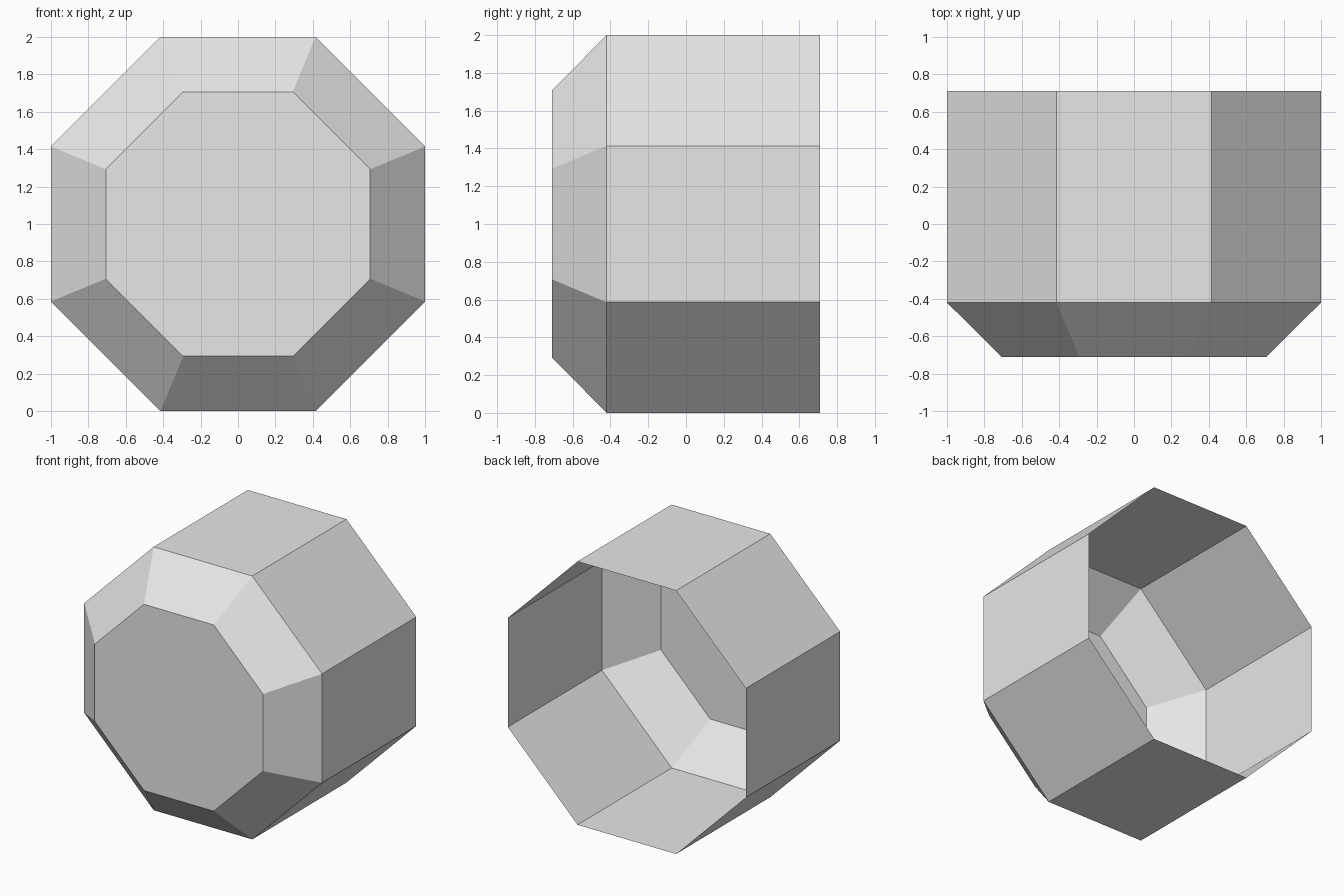
import bpy, bmesh, math

if "Cube" in bpy.data.objects:
    bpy.data.objects.remove(bpy.data.objects["Cube"])

SIDES = 8
# rings from the open back to the closed front: (y, flat-to-centre distance)
RINGS = [(0.71, 1.0), (-0.42, 1.0), (-0.71, 0.707)]

grey = bpy.data.materials.new("light_grey")
grey.diffuse_color = (0.8, 0.8, 0.8, 1)
grey.use_nodes = True
grey.node_tree.nodes["Principled BSDF"].inputs["Base Color"].default_value = grey.diffuse_color

bm = bmesh.new()


def ring(y, apothem):
    """Octagon with flat top and bottom, facing along y."""
    r = apothem / math.cos(math.pi / SIDES)
    angles = [(i + 0.5) * 2 * math.pi / SIDES for i in range(SIDES)]
    return [bm.verts.new((r * math.cos(a), y, 1 + r * math.sin(a))) for a in angles]


loops = [ring(y, a) for y, a in RINGS]

# straight walls and sloped front band
for back, front in zip(loops, loops[1:]):
    for i in range(SIDES):
        j = (i + 1) % SIDES
        bm.faces.new((back[i], back[j], front[j], front[i]))

# flat front panel; the back stays open
bm.faces.new(loops[-1])

# make every face point outwards
bm.normal_update()
for f in bm.faces:
    c = f.calc_center_median()
    c.z -= 1
    if f.normal.dot(c) < 0:
        f.normal_flip()

mesh = bpy.data.meshes.new("octagonal_cup")
bm.to_mesh(mesh)
bm.free()
mesh.materials.append(grey)
cup = bpy.data.objects.new("octagonal_cup", mesh)
bpy.context.collection.objects.link(cup)
